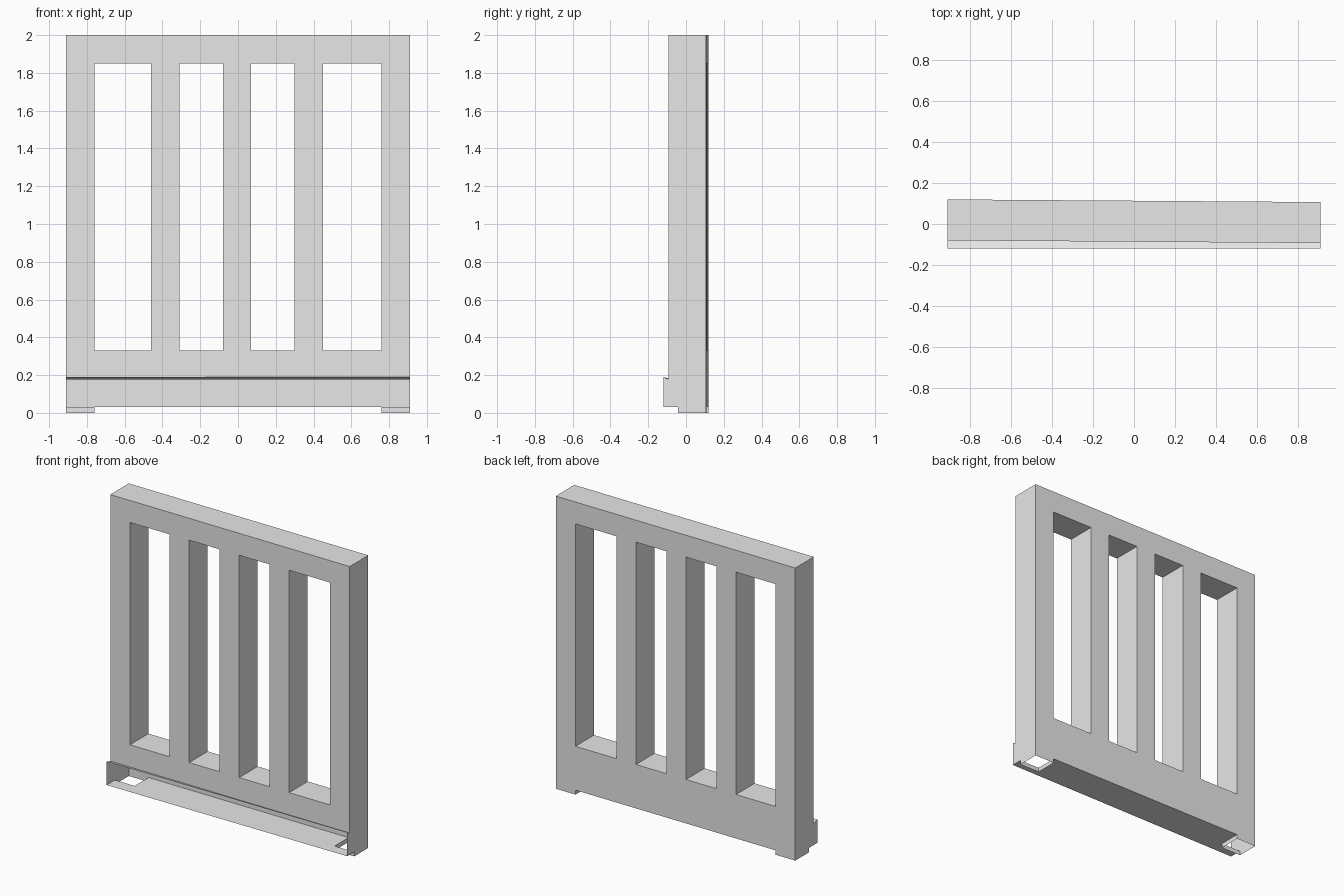
import bpy, bmesh

if "Cube" in bpy.data.objects:
    bpy.data.objects.remove(bpy.data.objects["Cube"])

# Single flat colour
grey = bpy.data.materials.new("plain_grey")
grey.diffuse_color = (0.8, 0.8, 0.8, 1)
grey.use_nodes = True
grey.node_tree.nodes["Principled BSDF"].inputs["Base Color"].default_value = grey.diffuse_color

W = 0.91
FRONT, BACK = -0.0865, 0.1135          # frame thickness
LIP_Y, LIP_Z = -0.12, 0.19             # front edge of the bottom tray
FLOOR, SHELF, TOP = 0.03, 0.178, 2.0
XS = [-W, -0.76, -0.46, -0.31, -0.08, 0.07, 0.30, 0.45, 0.76, W]
ZS = [SHELF, 0.33, 1.85, TOP]


def skew(x, y):
    """The frame is turned very slightly; the tray's front edge is straight."""
    return y if y == LIP_Y else y - 0.0065 * x / W


def make(name, quads):
    bm = bmesh.new()
    for q in quads:
        bm.faces.new([bm.verts.new((x, skew(x, y), z)) for x, y, z in q])
    bmesh.ops.remove_doubles(bm, verts=bm.verts, dist=0.0005)
    bmesh.ops.recalc_face_normals(bm, faces=bm.faces)
    me = bpy.data.meshes.new(name)
    bm.to_mesh(me)
    bm.free()
    me.materials.append(grey)
    ob = bpy.data.objects.new(name, me)
    bpy.context.collection.objects.link(ob)
    return ob


def wall_x(x, y0, y1, z0, z1):
    return [(x, y0, z0), (x, y1, z0), (x, y1, z1), (x, y0, z1)]


def wall_y(y, x0, x1, z0, z1):
    return [(x0, y, z0), (x1, y, z0), (x1, y, z1), (x0, y, z1)]


def level(z, x0, x1, y0, y1):
    return [(x0, y0, z), (x1, y0, z), (x1, y1, z), (x0, y1, z)]


# Barred frame: front and back skins with four tall openings, open below
quads = []
for i, (x0, x1) in enumerate(zip(XS, XS[1:])):
    opening = i % 2 == 1
    for j, (z0, z1) in enumerate(zip(ZS, ZS[1:])):
        if not (opening and j == 1):
            quads += [wall_y(y, x0, x1, z0, z1) for y in (FRONT, BACK)]
    quads.append(level(TOP, x0, x1, FRONT, BACK))
    if opening:
        quads += [level(z, x0, x1, FRONT, BACK) for z in (ZS[1], ZS[2])]
        quads += [wall_x(x, FRONT, BACK, ZS[1], ZS[2]) for x in (x0, x1)]
for x in (-W, W):
    quads += [wall_x(x, FRONT, BACK, z0, z1) for z0, z1 in zip(ZS, ZS[1:])]
make("barred_frame", quads)

# Tray at the bottom: back, ends, floor with two leg holes, raised lip, open front
IN, LEG_Y = 0.76, -0.037
tray = [
    wall_y(BACK, -W, W, FLOOR, SHELF),
    level(FLOOR, -W, W, LIP_Y, LEG_Y),
    level(FLOOR, -IN, IN, LEG_Y, BACK),
    [(-W, LIP_Y, LIP_Z), (W, LIP_Y, LIP_Z), (W, FRONT, SHELF), (-W, FRONT, SHELF)],
]
for x in (-W, W):
    tray.append(wall_x(x, FRONT, BACK, FLOOR, SHELF))
    tray.append([(x, LIP_Y, FLOOR), (x, FRONT, FLOOR), (x, FRONT, SHELF), (x, LIP_Y, LIP_Z)])
make("bottom_tray", tray)

# Hollow legs, open underneath
for side, s in (("left", -1), ("right", 1)):
    make(side + "_leg", [
        wall_x(s * IN, LEG_Y, BACK, 0, FLOOR),
        wall_x(s * W, LEG_Y, BACK, 0, FLOOR),
        wall_y(LEG_Y, s * IN, s * W, 0, FLOOR),
        wall_y(BACK, s * IN, s * W, 0, FLOOR),
    ])
